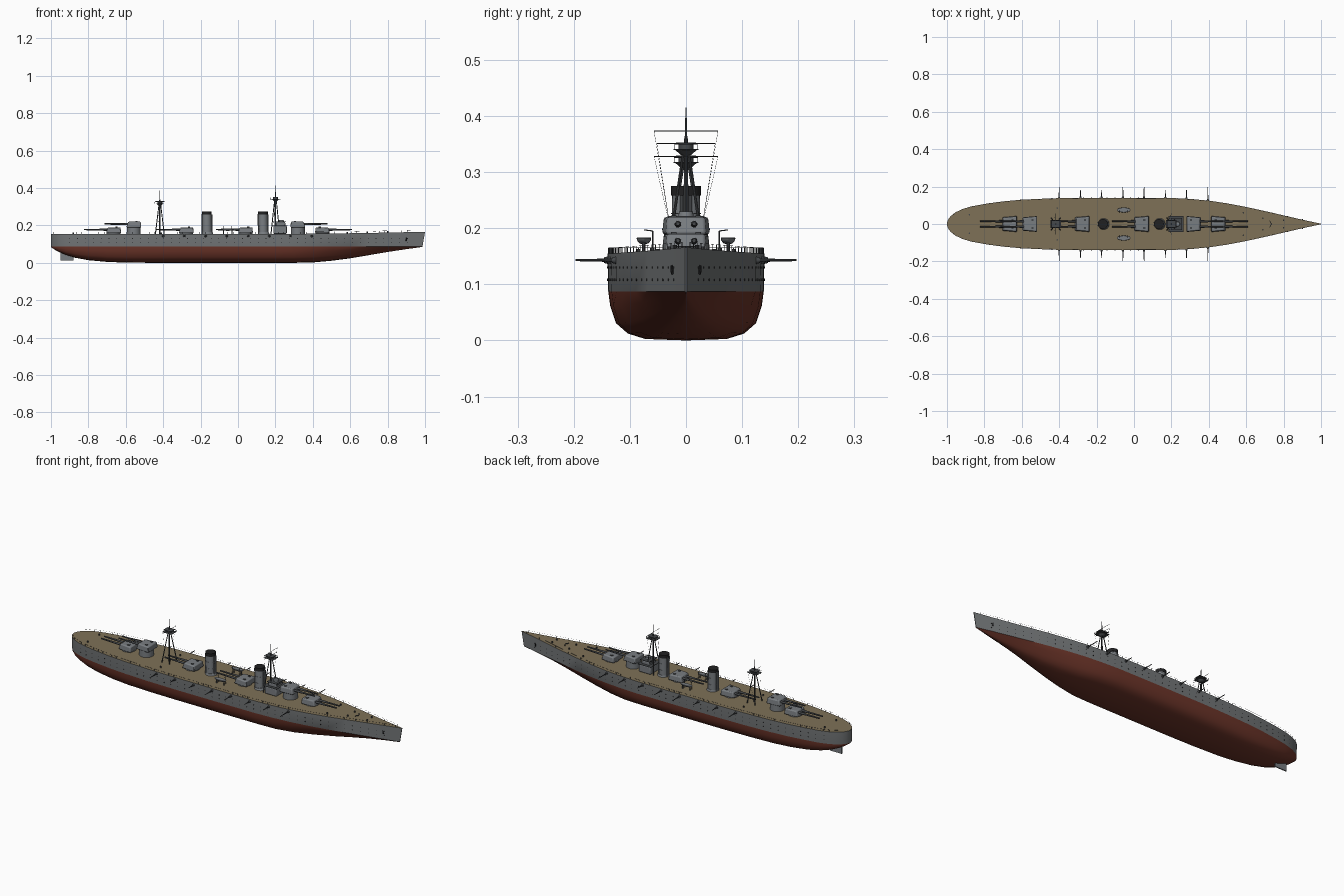
import bpy, bmesh, math
from mathutils import Vector, Matrix

if "Cube" in bpy.data.objects:
    bpy.data.objects.remove(bpy.data.objects["Cube"])


def material(name, col):
    m = bpy.data.materials.new(name)
    m.diffuse_color = (*col, 1)
    m.use_nodes = True
    m.node_tree.nodes["Principled BSDF"].inputs["Base Color"].default_value = m.diffuse_color
    return m


GREY = material("hull grey", (0.17, 0.18, 0.185))
RED = material("hull red", (0.15, 0.035, 0.022))
DECK = material("deck wood", (0.21, 0.165, 0.095))
STEEL = material("turret grey", (0.19, 0.205, 0.22))
DARK = material("dark steel", (0.06, 0.065, 0.07))
BLACK = material("funnel black", (0.015, 0.015, 0.016))


def finish(name, bm, *mats, bevel=0, angle=35):
    me = bpy.data.meshes.new(name)
    bm.to_mesh(me)
    bm.free()
    ob = bpy.data.objects.new(name, me)
    bpy.context.collection.objects.link(ob)
    for m in mats:
        me.materials.append(m)
    if bevel:
        mod = ob.modifiers.new("bevel", 'BEVEL')
        mod.width, mod.segments = bevel, 2
    bpy.ops.object.select_all(action='DESELECT')
    ob.select_set(True)
    bpy.context.view_layer.objects.active = ob
    bpy.ops.object.shade_smooth_by_angle(angle=math.radians(angle))
    return ob


def rod(bm, p, q, r1, r2=None, seg=8):
    p, q = Vector(p), Vector(q)
    rot = (q - p).to_track_quat('Z', 'Y').to_matrix().to_4x4()
    bmesh.ops.create_cone(bm, cap_ends=True, segments=seg, radius1=r1, radius2=r1 if r2 is None else r2,
                          depth=(q - p).length, matrix=Matrix.Translation((p + q) / 2) @ rot)


def box(bm, c, s):
    return bmesh.ops.create_cube(bm, size=1, matrix=Matrix.Translation(c) @ Matrix.Diagonal((*s, 1)))['verts']


# Hull stations: x, deck half width, keel height
STATIONS = [(-1, .006, .084), (-.993, .025, .079), (-.98, .042, .07), (-.955, .062, .057), (-.92, .079, .042),
            (-.87, .094, .027), (-.8, .107, .014), (-.7, .121, .005), (-.6, .130, .001), (-.45, .137, 0),
            (-.3, .14, 0), (0, .14, 0), (.2, .139, 0), (.3, .134, .0), (.4, .125, .002), (.5, .110, .011),
            (.6, .091, .024), (.7, .069, .041), (.8, .046, .058), (.9, .023, .073), (1, .0015, .085)]


def half_width(x):
    for (a, wa, _), (b, wb, _) in zip(STATIONS, STATIONS[1:]):
        if x <= b:
            return wa + (wb - wa) * (x - a) / (b - a)
    return 0


def deck_z(x):
    return .155 + .011 * max(0, (x - .3) / .7) ** 1.5


# Hull, coloured by height and direction
WL = .0875
SECTION = [(1, .99), (.7, .965), (.35, .89), (.14, .74), (.03, .52), (0, 0)]
bm = bmesh.new()
rings = []
for x, w, k in STATIONS:
    v = max(0, (x - .3) / .7)
    half = [(w, deck_z(x))] + [(w * (f * (1 - v) + t * v), k + (WL - k) * t) for t, f in SECTION]
    pts = half + [(-y, z) for y, z in half[-2::-1]]
    rake = .014 * max(0, (x - .9) / .1)
    rings.append([bm.verts.new((x - rake * (deck_z(x) - z) / .08, y, z)) for y, z in pts])
n = len(rings[0])
for a, b in zip(rings, rings[1:]):
    for i in range(n):
        j = (i + 1) % n
        bm.faces.new((a[i], a[j], b[j], b[i]))
bm.faces.new(rings[0])
bm.faces.new(rings[-1])
bmesh.ops.recalc_face_normals(bm, faces=bm.faces)
for f in bm.faces:
    c = f.calc_center_median()
    f.material_index = 2 if f.normal.z > .8 and c.z > .14 else 1 if c.z < WL else 0
finish("hull", bm, GREY, RED, DECK, angle=30)

# Rudder
bm = bmesh.new()
box(bm, (-.915, 0, .038), (.07, .006, .052))
finish("rudder", bm, STEEL)

# Portholes along both sides and bow anchors
bm = bmesh.new()
for s in (-1, 1):
    for i in range(44):
        x = -.9 + i * .042
        w = half_width(x)
        for z in (.108, .13):
            rod(bm, (x, s * (w - .004), z), (x, s * (w + .0005), z), .0022, seg=8)
    w = half_width(.9)
    rod(bm, (.9, s * w, .118), (.9, s * (w + .003), .134), .004, .002)
finish("portholes_and_anchors", bm, BLACK)

# Side guns along the hull
bm = bmesh.new()
for s in (-1, 1):
    for i in range(8):
        x = -.4 + i * .1135
        w = half_width(x)
        tip = .197 if i in (0, 3, 4, 7) else .182
        rod(bm, (x, s * (w - .006), .143), (x, s * (w + .006), .143), .008, .005, 10)
        rod(bm, (x, s * w, .143), (x, s * tip, .143), .003, .0017)
finish("side_guns", bm, DARK)

# Deck railings
bm = bmesh.new()
for s in (-1, 1):
    prev = None
    for i in range(66):
        x = -.985 + i * .03
        p = Vector((x, s * (half_width(x) - .002), deck_z(x)))
        top = p + Vector((0, 0, .010))
        rod(bm, p, top, .0006, seg=4)
        if prev:
            rod(bm, prev, top, .0003, seg=3)
        prev = top
finish("railings", bm, DARK)

# Main turrets: x, facing direction, base height
for i, (x, d, z) in enumerate([(.452, 1, .157), (.32, 1, .187), (.04, -1, .157),
                               (-.277, -1, .157), (-.557, -1, .187), (-.665, -1, .157)]):
    bm = bmesh.new()
    rod(bm, (x, 0, .15), (x, 0, z + .004), .037, seg=32)
    finish(f"barbette_{i}", bm, STEEL)
    bm = bmesh.new()
    for v in box(bm, (x, 0, z + .0175), (.08, .086, .031)):
        front = (v.co.x - x) * d > 0
        if front:
            v.co.y *= .84
        if v.co.z > z + .02:
            v.co.y *= .93
            v.co.x -= d * (.01 if front else -.003)
    finish(f"gunhouse_{i}", bm, STEEL, bevel=.005)
    bm = bmesh.new()
    for s in (-1, 1):
        y = s * .0145
        rod(bm, (x + d * .02, y, z + .02), (x + d * .075, y, z + .02), .0062, .0052, 12)
        rod(bm, (x + d * .075, y, z + .02), (x + d * .158, y, z + .021), .0048, .0036, 12)
        box(bm, (x - d * .015, s * .022, z + .034), (.012, .01, .004))
    finish(f"gun_barrels_{i}", bm, DARK)

# Funnels with black caps, bands and steam pipes
for name, x in (("aft_funnel", -.165), ("fore_funnel", .135)):
    bm = bmesh.new()
    rod(bm, (x + .002, 0, .15), (x + .001, 0, .165), .032, .027, 32)
    rod(bm, (x, 0, .155), (x - .002, 0, .262), .0255, .0245, 32)
    for s in (-1, 1):
        rod(bm, (x - .026, s * .008, .155), (x - .027, s * .008, .262), .003)
        rod(bm, (x + .026, s * .008, .155), (x + .025, s * .008, .258), .003)
    for z in (.19, .225):
        rod(bm, (x, 0, z), (x, 0, z + .002), .0265, seg=32)
    finish(name, bm, STEEL)
    bm = bmesh.new()
    rod(bm, (x - .002, 0, .258), (x - .002, 0, .275), .0265, seg=32)
    finish(name + "_cap", bm, BLACK)

# Bridge block
bm = bmesh.new()
box(bm, (.225, 0, .176), (.072, .078, .042))
box(bm, (.228, 0, .207), (.05, .056, .022))
finish("bridge", bm, STEEL, bevel=.005)
bm = bmesh.new()
box(bm, (.225, 0, .198), (.08, .086, .003))
box(bm, (.228, 0, .220), (.058, .066, .003))
box(bm, (.228, 0, .211), (.0512, .05, .006))
finish("bridge_decks_and_windows", bm, DARK)
bm = bmesh.new()
rod(bm, (.232, 0, .22), (.232, 0, .23), .014, .012, 20)
finish("rangefinder", bm, STEEL)

# Masts with legs, lookout platform, yards and rigging
for name, x, pz, top, yards in (("fore_mast", .2, .340, .415, ((.373, .057), (.351, .052))),
                                ("aft_mast", -.418, .317, .387, ((.328, .057),))):
    bm = bmesh.new()
    rod(bm, (x, 0, .15), (x, 0, pz + .02), .0048, .0035, 10)
    rod(bm, (x, 0, pz + .015), (x, 0, top), .0025, .0008)
    for sx in (-1, 1):
        for sy in (-1, 1):
            rod(bm, (x + sx * .024, sy * .032, .15), (x + sx * .004, sy * .004, pz), .0028, .0022)
    for z, w in yards:
        rod(bm, (x, -w, z), (x, w, z), .0009, seg=6)
        for s in (-1, 1):
            rod(bm, (x, s * w, z), (x - .01, s * .028, .2), .0003, seg=3)
    finish(name, bm, DARK)
    bm = bmesh.new()
    rod(bm, (x, 0, pz - .012), (x, 0, pz), .006, .02, 16)
    box(bm, (x, 0, pz), (.056, .044, .002))
    rod(bm, (x, 0, pz), (x, 0, pz + .011), .013, seg=16)
    box(bm, (x, 0, pz + .012), (.046, .036, .002))
    for sx in (-1, 1):
        for sy in (-1, 1):
            rod(bm, (x + sx * .027, sy * .021, pz), (x + sx * .027, sy * .021, pz + .009), .0006, seg=4)
        rod(bm, (x + sx * .027, -.021, pz + .009), (x + sx * .027, .021, pz + .009), .0005, seg=4)
        rod(bm, (x - .027, sx * .021, pz + .009), (x + .027, sx * .021, pz + .009), .0005, seg=4)
    finish(name + "_platform", bm, DARK)

# Ship's boats on davits
for s, side in ((-1, "right"), (1, "left")):
    bm = bmesh.new()
    c = Vector((-.055, s * .075, .182))
    bmesh.ops.create_uvsphere(bm, u_segments=20, v_segments=10, radius=1,
                              matrix=Matrix.Translation(c) @ Matrix.Diagonal((.036, .013, .011, 1)))
    for v in bm.verts:
        v.co.z = min(v.co.z, c.z + .001)
    finish(f"boat_{side}", bm, STEEL)
    bm = bmesh.new()
    for dx in (-.022, .022):
        rod(bm, c + Vector((dx, 0, -.03)), c + Vector((dx, 0, -.006)), .003)
        rod(bm, c + Vector((dx, -s * .016, -.03)), c + Vector((dx, -s * .016, .013)), .0012, seg=6)
        rod(bm, c + Vector((dx, -s * .016, .013)), c + Vector((dx, 0, .015)), .001, seg=6)
    finish(f"davits_{side}", bm, DARK)

# Bollards, capstans and breakwater on deck
bm = bmesh.new()
for s in (-1, 1):
    for x, y in ((.585, .06), (-.41, .085), (-.88, .05), (.8, .02), (.69, .03)):
        rod(bm, (x, s * y, deck_z(x) - .002), (x, s * y, deck_z(x) + .008), .004, seg=10)
    rod(bm, (.735, 0, .166), (.725, s * .018, .166), .0025, seg=6)
finish("deck_fittings", bm, DARK)
